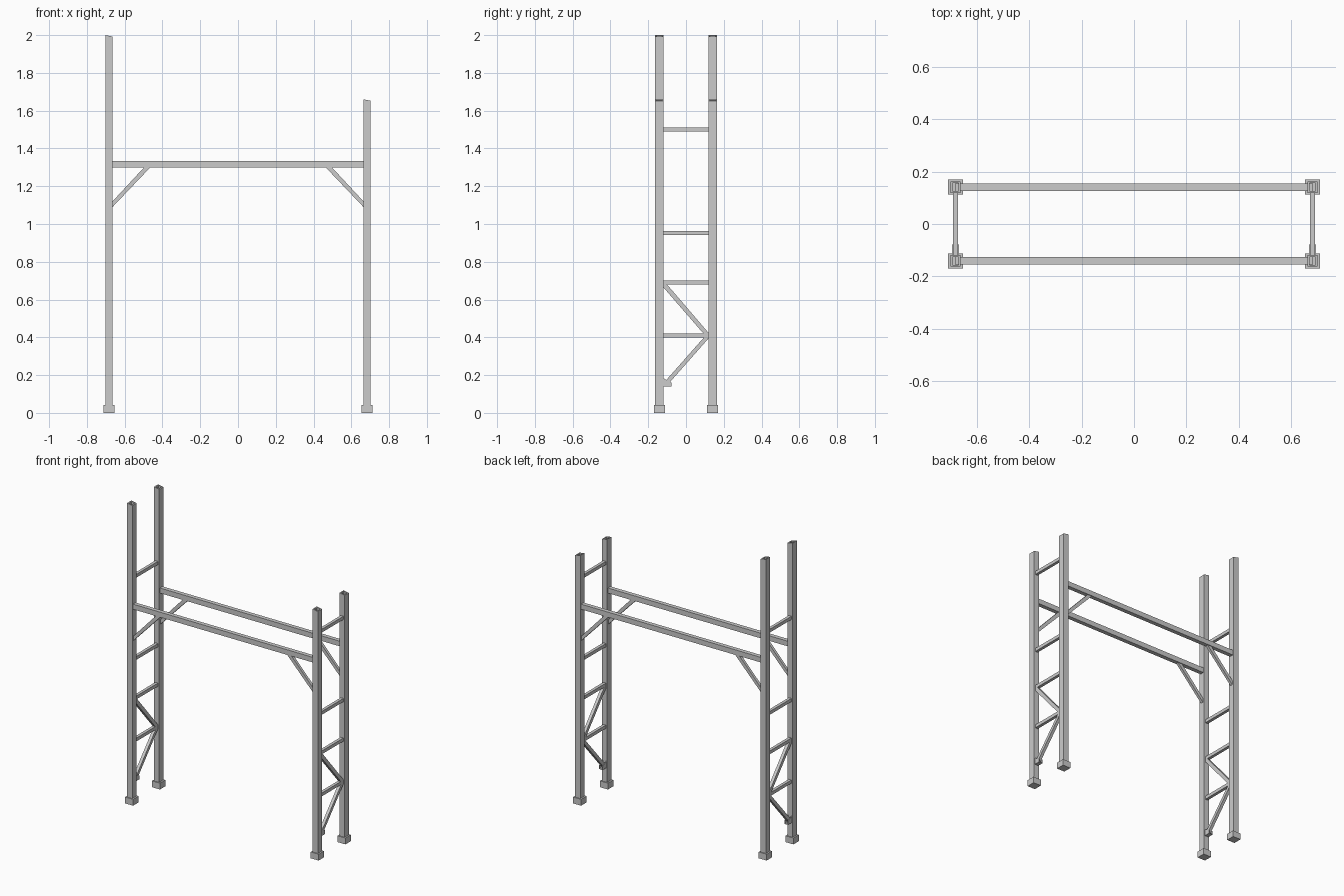
import bpy, bmesh
from mathutils import Vector, Matrix

if "Cube" in bpy.data.objects:
    bpy.data.objects.remove(bpy.data.objects["Cube"])

PX, PY = 0.683, 0.141      # post centres
PW, PD = 0.038, 0.044      # post section


def finish(name, bm):
    bmesh.ops.recalc_face_normals(bm, faces=bm.faces)
    me = bpy.data.meshes.new(name)
    bm.to_mesh(me)
    bm.free()
    ob = bpy.data.objects.new(name, me)
    bpy.context.collection.objects.link(ob)
    return ob


def box(name, centre, size):
    bm = bmesh.new()
    bmesh.ops.create_cube(bm, size=1)
    bmesh.ops.scale(bm, vec=size, verts=bm.verts)
    bmesh.ops.translate(bm, vec=centre, verts=bm.verts)
    return finish(name, bm)


def prism(name, pts, axis, centre, width):
    """Extrude a 2D outline along x (points are y,z) or y (points are x,z)."""
    bm = bmesh.new()
    a = centre - width / 2
    vs = [bm.verts.new((a, u, w) if axis == 'x' else (u, a, w)) for u, w in pts]
    f = bm.faces.new(vs)
    ext = bmesh.ops.extrude_face_region(bm, geom=[f])
    move = (width, 0, 0) if axis == 'x' else (0, width, 0)
    bmesh.ops.translate(bm, vec=move,
                        verts=[g for g in ext['geom'] if isinstance(g, bmesh.types.BMVert)])
    return finish(name, bm)


def post(name, cx, cy, top):
    """Hollow square tube with a slightly sloped top cut."""
    bm = bmesh.new()
    rings = []
    for inset in (0, 0.007):
        hx, hy = PW / 2 - inset, PD / 2 - inset
        for upper in (False, True):
            ring = []
            for sx, sy in ((-1, -1), (1, -1), (1, 1), (-1, 1)):
                z = top - 0.004 - sx * hx * 0.2 if upper else 0.03
                ring.append(bm.verts.new((cx + sx * hx, cy + sy * hy, z)))
            rings.append(ring)
    ob, ot, ib, it = rings
    for a, b in ((ob, ot), (ot, it), (it, ib), (ib, ob)):
        for i in range(4):
            j = (i + 1) % 4
            bm.faces.new((a[i], a[j], b[j], b[i]))
    return finish(name, bm)


for sx, side, top in ((-1, "left", 2.0), (1, "right", 1.66)):
    x = sx * PX
    for sy, face in ((-1, "front"), (1, "back")):
        y = sy * PY
        # uprights and feet
        post(f"{face}_{side}_post", x, y, top)
        box(f"{face}_{side}_foot", (x, y, 0.021), (0.058, 0.057, 0.042))
        # corner braces under the beams
        prism(f"{face}_{side}_corner_brace",
              [(sx * 0.666, 1.088), (sx * 0.666, 1.118),
               (sx * 0.497, 1.30), (sx * 0.464, 1.30)], 'y', y, 0.018)

    # ladder rungs of the end frame
    for i, z in enumerate((0.41, 0.69, 0.953, 1.5)):
        box(f"{side}_rung_{i + 1}", (x, 0, z), (0.02, 0.242, 0.022))

    # zigzag braces
    prism(f"{side}_upper_diagonal",
          [(-0.12, 0.665), (-0.12, 0.685), (-0.105, 0.685), (0.12, 0.423),
           (0.12, 0.402), (0.108, 0.402)], 'x', x, 0.02)
    prism(f"{side}_lower_diagonal",
          [(-0.108, 0.170), (-0.092, 0.155), (0.12, 0.395),
           (0.12, 0.412), (0.106, 0.412)], 'x', x, 0.02)

    # brace bracket: back plate, floor and two cheeks
    box(f"{side}_bracket_floor", (x, -0.099, 0.141), (0.028, 0.042, 0.005))
    for k in (-1, 1):
        prism(f"{side}_bracket_cheek",
              [(-0.12, 0.139), (-0.078, 0.139), (-0.078, 0.162),
               (-0.100, 0.172), (-0.12, 0.184)], 'x', x + k * 0.012, 0.004)

# long beams
for sy, face in ((-1, "front"), (1, "back")):
    box(f"{face}_beam", (0, sy * PY, 1.316), (1.368, 0.028, 0.034))
